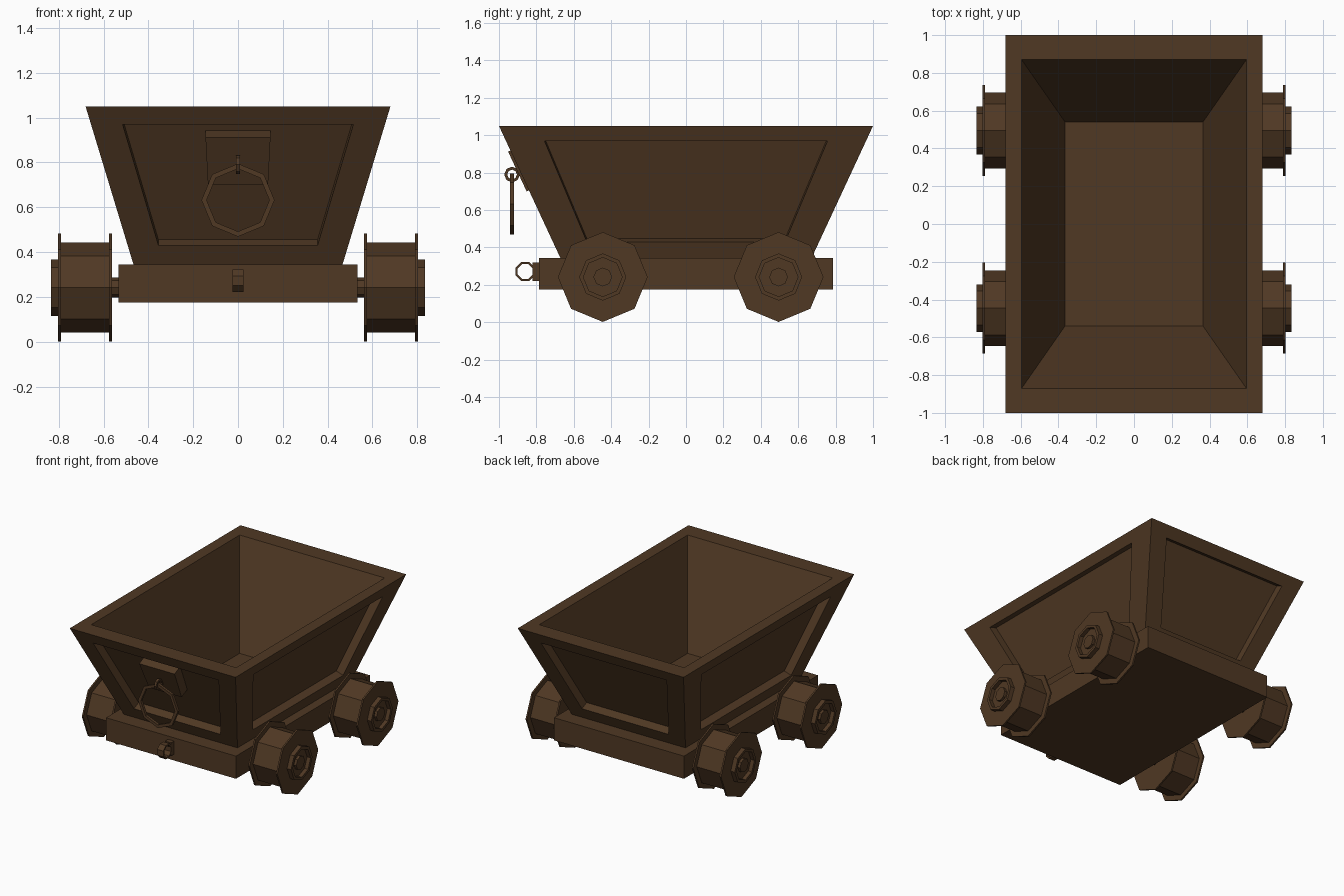
import bpy, bmesh, math
from mathutils import Vector, Matrix

cube = bpy.data.objects.get("Cube")
if cube:
    bpy.data.objects.remove(cube, do_unlink=True)

brown = bpy.data.materials.new("dark_brown")
brown.use_nodes = True
COLOUR = (0.080, 0.040, 0.017, 1)
brown.diffuse_color = COLOUR
shader = brown.node_tree.nodes["Principled BSDF"]
shader.inputs["Base Color"].default_value = COLOUR
shader.inputs["Roughness"].default_value = 0.9


def finish(name, bm):
    bmesh.ops.remove_doubles(bm, verts=bm.verts, dist=1e-4)
    bmesh.ops.recalc_face_normals(bm, faces=bm.faces)
    mesh = bpy.data.meshes.new(name)
    bm.to_mesh(mesh)
    bm.free()
    mesh.materials.append(brown)
    obj = bpy.data.objects.new(name, mesh)
    bpy.context.collection.objects.link(obj)
    return obj


def quad(bm, points):
    return bm.faces.new([bm.verts.new(p) for p in points])


def bridge(bm, a, b):
    for i in range(len(a)):
        j = (i + 1) % len(a)
        quad(bm, (a[i], a[j], b[j], b[i]))


def box(name, low, high):
    bm = bmesh.new()
    low, high = Vector(low), Vector(high)
    scale = Matrix.Diagonal((*(high - low), 1))
    bmesh.ops.create_cube(bm, size=1, matrix=Matrix.Translation((low + high) / 2) @ scale)
    return finish(name, bm)


def lathe_x(name, profile, centre, sides=8, side=1, closed=False):
    """Revolve (x, radius) points about the x axis, with a vertex on top."""
    bm = bmesh.new()
    rings = []
    for x, r in profile:
        ring = []
        for i in range(sides):
            a = math.tau * i / sides
            ring.append(Vector(centre) + Vector((side * x, r * math.sin(a), r * math.cos(a))))
        rings.append(ring)
    for a, b in zip(rings, rings[1:]):
        bridge(bm, a, b)
    if closed:
        bridge(bm, rings[-1], rings[0])
    else:
        quad(bm, rings[0])
        quad(bm, rings[-1])
    return finish(name, bm)


# Tub: tapered walls with a recessed panel on each side
TOP, BASE, FLOOR = 1.05, 0.34, 0.36


def half_x(z):
    return 0.68 - 0.303 * (TOP - z)


def half_y(z):
    return 1.0 - 0.465 * (TOP - z)


def rectangle(x, y, z):
    return [Vector((sx * x, sy * y, z)) for sx, sy in ((-1, -1), (1, -1), (1, 1), (-1, 1))]


bm = bmesh.new()
rim = rectangle(half_x(TOP), half_y(TOP), TOP)
foot = rectangle(half_x(BASE), half_y(BASE), BASE)
mouth = rectangle(0.595, 0.87, TOP)
floor = rectangle(0.365, 0.54, FLOOR)
bridge(bm, rim, mouth)
bridge(bm, mouth, floor)
quad(bm, floor)
quad(bm, foot)
HIGH, LOW, DEPTH = 0.97, 0.43, 0.06
for i in range(4):
    j = (i + 1) % 4
    wall = [foot[i], foot[j], rim[j], rim[i]]
    inward = -(wall[1] - wall[0]).cross(wall[3] - wall[0]).normalized()
    sign = 1 if i < 2 else -1
    panel = []
    for along, z in ((-1, LOW), (1, LOW), (1, HIGH), (-1, HIGH)):
        if i % 2 == 0:
            w = 0.355 if z == LOW else 0.515
            panel.append(Vector((sign * along * w, -sign * half_y(z), z)))
        else:
            w = 0.53 if z == LOW else 0.757
            panel.append(Vector((sign * half_x(z), sign * along * w, z)))
    recess = [p + inward * DEPTH for p in panel]
    bridge(bm, wall, panel)
    bridge(bm, panel, recess)
    quad(bm, recess)
finish("tub", bm)

# Chassis
box("chassis", (-0.533, -0.785, 0.176), (0.533, 0.785, 0.344))

# Axles and wheels
DRUM = [(0.563, 0.05), (0.563, 0.24), (0.575, 0.24), (0.575, 0.2), (0.79, 0.2),
        (0.79, 0.24), (0.802, 0.24), (0.802, 0.126), (0.835, 0.126), (0.835, 0.104),
        (0.806, 0.104), (0.806, 0.05), (0.825, 0.05)]
for end, y in (("front", -0.445), ("back", 0.495)):
    centre = (0, y, 0.242)
    lathe_x(end + "_axle", [(-0.6, 0.045), (0.6, 0.045)], centre)
    for label, side in (("left", 1), ("right", -1)):
        lathe_x(f"{end}_{label}_wheel", DRUM, centre, side=side)

# Coupling eye on the front of the chassis
box("coupling_stub", (-0.025, -0.82, 0.222), (0.025, -0.78, 0.32))
coupling = lathe_x("coupling_eye", [(-0.025, 0.043), (-0.025, 0.055), (0.025, 0.055), (0.025, 0.043)],
                   (0, 0, 0), closed=True)
coupling.data.transform(Matrix.Rotation(math.pi / 8, 4, 'X'))
coupling.location = (0, -0.86, 0.272)

# Mounting plate for the pull ring, following the slope of the front wall
bm = bmesh.new()
outer = [Vector((x, -half_y(z) - 0.015, z))
         for x, z in ((-0.134, 0.70), (0.134, 0.70), (0.145, 0.912), (-0.145, 0.912))]
slope = Vector((0, 1, 0.465)).normalized() * 0.08
inner = [p + slope for p in outer]
quad(bm, outer)
quad(bm, inner)
bridge(bm, outer, inner)
finish("ring_plate", bm)

# Small eye and hanging pull ring
lathe_x("ring_eye", [(-0.009, 0.026), (-0.009, 0.042), (0.009, 0.042), (0.009, 0.026)],
        (0, -0.93, 0.79), closed=True)
pull = lathe_x("pull_ring", [(-0.01, 0.14), (-0.01, 0.163), (0.01, 0.163), (0.01, 0.14)],
               (0, 0, 0), closed=True)
pull.data.transform(Matrix.Rotation(math.pi / 2, 4, 'Z'))
pull.location = (0, -0.93, 0.632)
